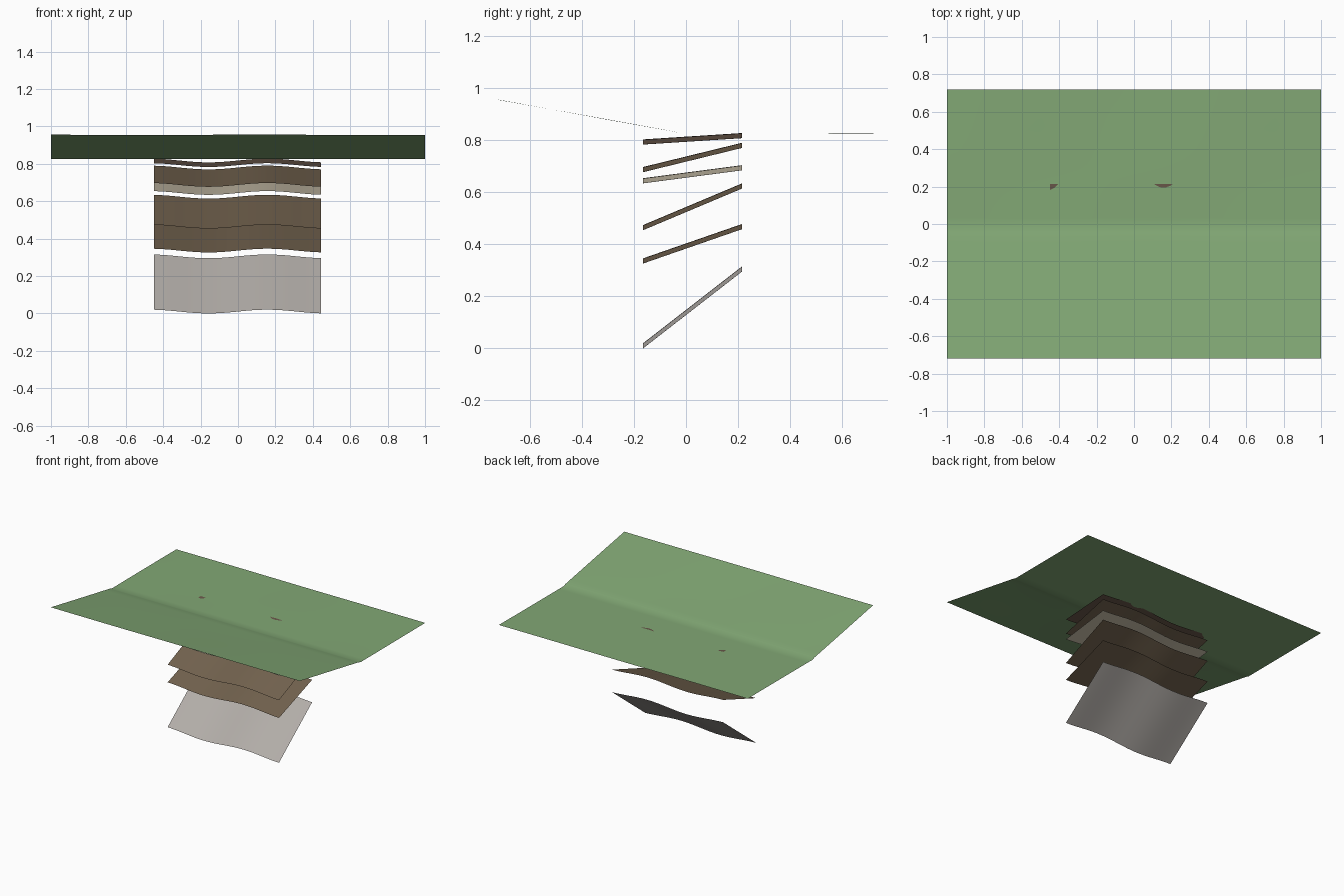
import bpy, bmesh, math

if "Cube" in bpy.data.objects:
    bpy.data.objects.remove(bpy.data.objects["Cube"])


def material(name, r, g, b):
    lin = lambda c: ((c / 255 + 0.055) / 1.055) ** 2.4
    m = bpy.data.materials.new(name)
    m.diffuse_color = (lin(r), lin(g), lin(b), 1)
    m.use_nodes = True
    m.node_tree.nodes["Principled BSDF"].inputs["Base Color"].default_value = m.diffuse_color
    return m


grass = material("grass green", 130, 168, 117)
brown = material("soil brown", 114, 98, 78)
topsoil = material("dark topsoil", 106, 88, 74)
sand = material("pale sand", 205, 195, 173)
rock = material("bedrock grey", 178, 173, 168)


def sheet(name, xs, ys, height, mat):
    """Open grid surface with z = height(x, y), facing up."""
    bm = bmesh.new()
    rows = [[bm.verts.new((x, y, height(x, y))) for x in xs] for y in ys]
    for a, b in zip(rows, rows[1:]):
        for i in range(len(xs) - 1):
            bm.faces.new((a[i], a[i + 1], b[i + 1], b[i])).smooth = True
    me = bpy.data.meshes.new(name)
    bm.to_mesh(me)
    bm.free()
    me.materials.append(mat)
    ob = bpy.data.objects.new(name, me)
    bpy.context.collection.objects.link(ob)
    return ob


def span(a, b, n):
    return [a + (b - a) * i / n for i in range(n + 1)]


# Ground surface: a slope falling to a flat, with very faint undulation
profile = [(-0.72, 0.955), (-0.045, 0.833), (-0.022, 0.825), (0.72, 0.827)]


def ground_height(x, y):
    for (y0, z0), (y1, z1) in zip(profile, profile[1:]):
        if y <= y1 + 1e-6:
            z = z0 + (z1 - z0) * (y - y0) / (y1 - y0)
            break
    return z + 0.0006 * math.sin(5 * x + 1) * math.sin(6 * y)


ground_ys = span(-0.72, -0.045, 12) + span(-0.022, 0.72, 14)
sheet("ground_surface", span(-1, 1, 32), ground_ys, ground_height, grass)

# Buried strata: tilted sheets, all rippled alike (front height, back height)
Y0, Y1 = -0.165, 0.215
layers = [
    ("bedrock_layer", 0.010, 0.305, rock),
    ("lower_soil_layer", 0.336, 0.468, brown),
    ("middle_soil_layer", 0.464, 0.624, brown),
    ("sand_layer", 0.644, 0.694, sand),
    ("upper_soil_layer", 0.687, 0.780, brown),
    ("topsoil_layer", 0.793, 0.8175, topsoil),
]
for name, front, back, mat in layers:
    def layer_height(x, y):
        return front + (back - front) * (y - Y0) / (Y1 - Y0) + 0.01 * math.sin(10 * x)
    sheet(name, span(-0.45, 0.445, 32), span(Y0, Y1, 8), layer_height, mat)
